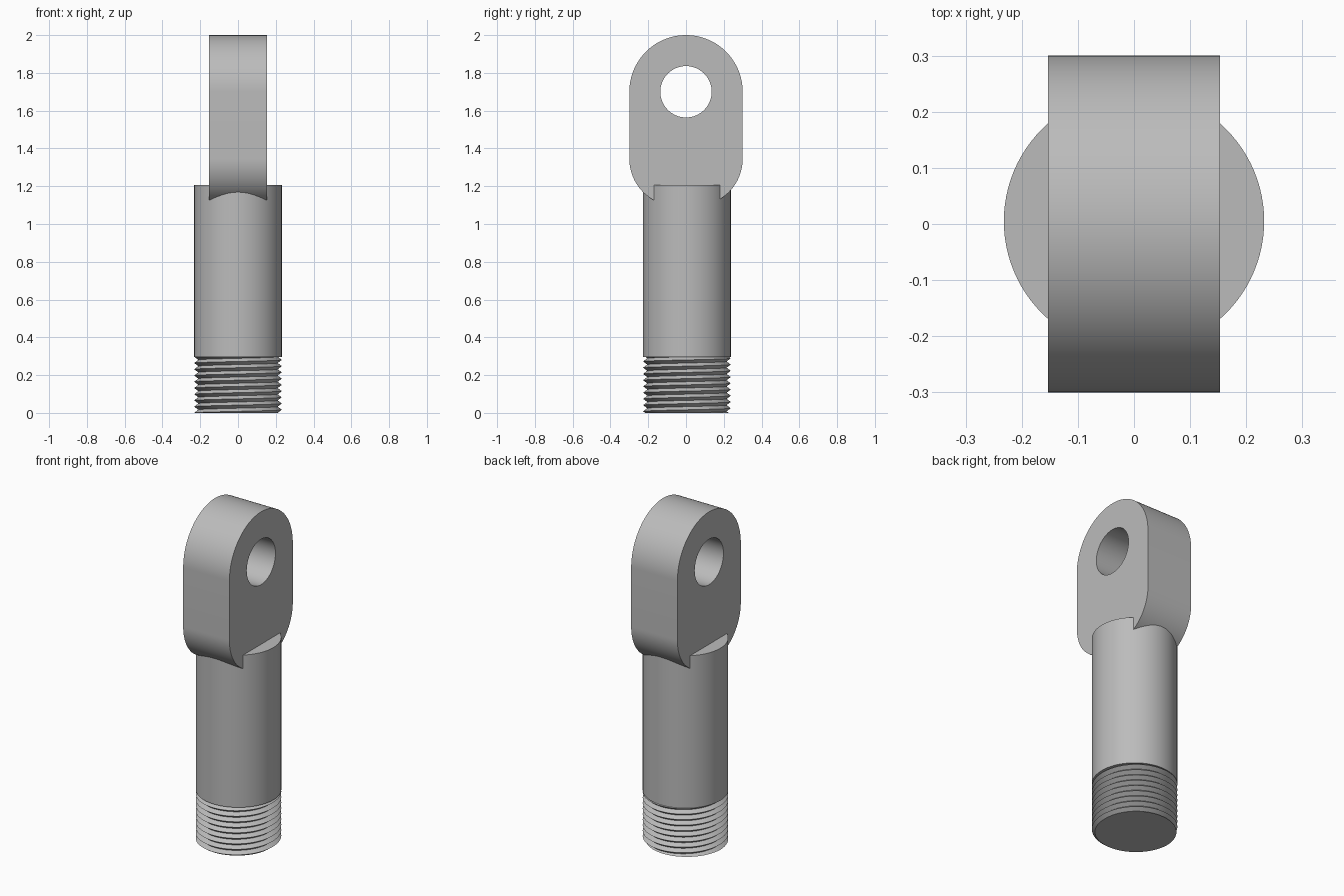
import bpy
import bmesh
from math import sin, cos, pi, radians

cube = bpy.data.objects.get("Cube")
if cube:
    bpy.data.objects.remove(cube, do_unlink=True)

# One plain steel colour
steel = bpy.data.materials.new("grey steel")
steel.use_nodes = True
steel.diffuse_color = (0.5, 0.5, 0.5, 1)
steel.node_tree.nodes["Principled BSDF"].inputs["Base Color"].default_value = (0.5, 0.5, 0.5, 1)

SHANK_Y = 0.005
SHANK_R = 0.232
SHANK_TOP = 1.207
THREAD_TOP = 0.295


def finish(bm, name):
    bmesh.ops.recalc_face_normals(bm, faces=bm.faces)
    mesh = bpy.data.meshes.new(name)
    bm.to_mesh(mesh)
    bm.free()
    mesh.materials.append(steel)
    obj = bpy.data.objects.new(name, mesh)
    bpy.context.collection.objects.link(obj)
    return obj


def shade(obj, angle):
    bpy.ops.object.select_all(action="DESELECT")
    obj.select_set(True)
    bpy.context.view_layer.objects.active = obj
    bpy.ops.object.shade_smooth_by_angle(angle=radians(angle))


def arc(cy, cz, r, start, end, steps):
    angles = [radians(start + (end - start) * i / steps) for i in range(steps + 1)]
    return [(cy + r * cos(a), cz + r * sin(a)) for a in angles]


def prism(name, outline, half_width):
    """Extrude a y-z outline along x."""
    bm = bmesh.new()
    face = bm.faces.new([bm.verts.new((-half_width, y, z)) for y, z in outline])
    side = bmesh.ops.extrude_face_region(bm, geom=[face], use_keep_orig=True)
    moved = [v for v in side["geom"] if isinstance(v, bmesh.types.BMVert)]
    bmesh.ops.translate(bm, verts=moved, vec=(2 * half_width, 0, 0))
    return finish(bm, name)


# Eye plate: round top, smaller rounded corners at the base
outline = (arc(0, 1.7, 0.3, 0, 180, 64)
           + arc(-0.05, 1.345, 0.25, 180, 270, 28)
           + arc(0.05, 1.345, 0.25, 270, 360, 28))
eye_plate = prism("eye_plate", outline, 0.153)

# Pin hole through the plate
cutter = prism("pin_hole_cutter", arc(0, 1.7, 0.136, 0, 360, 64)[:-1], 0.3)
cutter.hide_render = True
cut = eye_plate.modifiers.new("pin_hole", "BOOLEAN")
cut.operation = "DIFFERENCE"
cut.solver = "EXACT"
cut.object = cutter
bpy.context.view_layer.objects.active = eye_plate
bpy.ops.object.modifier_apply(modifier=cut.name)
bpy.data.objects.remove(cutter, do_unlink=True)
shade(eye_plate, 30)

# Plain round shank
bm = bmesh.new()
bmesh.ops.create_cone(bm, cap_ends=True, segments=96, radius1=SHANK_R,
                      radius2=SHANK_R, depth=SHANK_TOP - THREAD_TOP)
bmesh.ops.translate(bm, verts=bm.verts,
                    vec=(0, SHANK_Y, (SHANK_TOP + THREAD_TOP) / 2))
shade(finish(bm, "shank"), 30)

# Right-handed V thread, clipped flat at both ends
PITCH = 0.033
DEPTH = 0.022
SEGMENTS = 96
ROWS = int(2 * THREAD_TOP / PITCH) + 4


def thread_point(row, turn):
    z = min(max(PITCH * (row / 2 + turn - 1), 0), THREAD_TOP)
    phase = (z / PITCH - turn) % 1
    r = SHANK_R - DEPTH * abs(2 * phase - 1)
    a = 2 * pi * turn
    return (r * cos(a), SHANK_Y + r * sin(a), z)


bm = bmesh.new()
columns = [[bm.verts.new(thread_point(k, i / SEGMENTS)) for k in range(ROWS + 1)]
           for i in range(SEGMENTS + 1)]
for left, right in zip(columns, columns[1:]):
    for k in range(ROWS):
        bm.faces.new((left[k], right[k], right[k + 1], left[k + 1]))
bmesh.ops.remove_doubles(bm, verts=bm.verts, dist=0.00002)
bmesh.ops.holes_fill(bm, edges=[e for e in bm.edges if e.is_boundary], sides=0)
shade(finish(bm, "thread"), 30)
